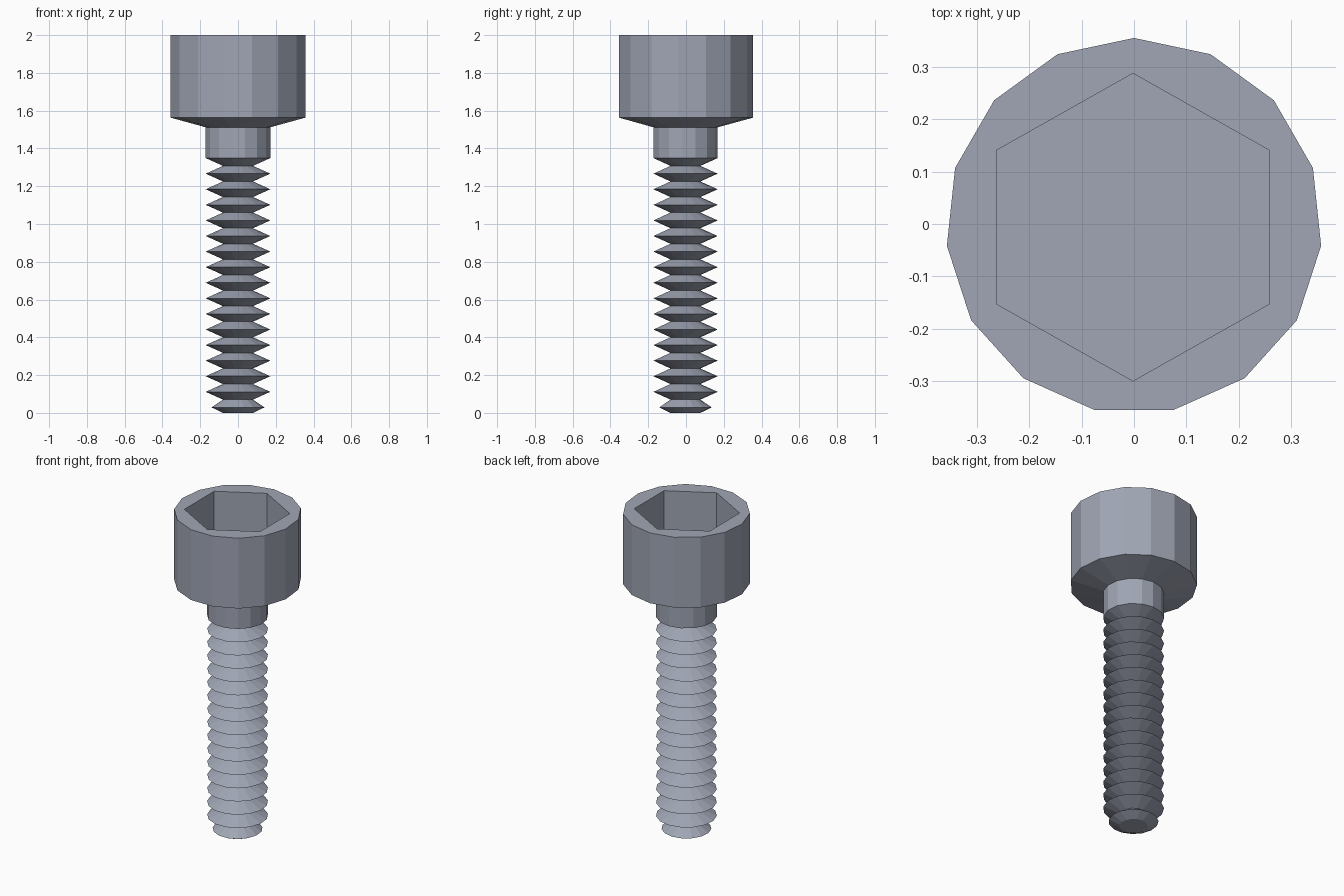
import bpy, bmesh, math

if "Cube" in bpy.data.objects:
    bpy.data.objects.remove(bpy.data.objects["Cube"])

SIDES = 15
CY = -0.004            # polygon centre, so the bounding box is centred on y = 0

steel = bpy.data.materials.new("blue_grey_steel")
steel.diffuse_color = (0.35, 0.38, 0.46, 1)
steel.use_nodes = True
steel.node_tree.nodes["Principled BSDF"].inputs["Base Color"].default_value = steel.diffuse_color


def ring(bm, n, r, z, cx=0.0, cy=CY, sy=1.0):
    """Polygon ring of vertices with one corner towards +y."""
    return [bm.verts.new((cx + r * math.sin(2 * math.pi * i / n),
                          cy + sy * r * math.cos(2 * math.pi * i / n), z))
            for i in range(n)]


def skin(bm, a, b):
    n = len(a)
    for i in range(n):
        j = (i + 1) % n
        bm.faces.new((a[i], a[j], b[j], b[i]))


# Profile (radius, z): tip, stacked thread ridges, plain shank, head
PITCH, FIRST, COUNT = 0.0825, 0.029, 16
profile = [(0.08, 0.0), (0.141, FIRST)]
for k in range(1, COUNT + 1):
    z = FIRST + PITCH * k
    profile += [(0.08, z - PITCH / 2), (0.172, z)]
profile += [(0.172, 1.512), (0.3586, 1.563), (0.3586, 2.0)]

bm = bmesh.new()
rings = [ring(bm, SIDES, r, z) for r, z in profile]
bm.faces.new(rings[0])
for a, b in zip(rings, rings[1:]):
    skin(bm, a, b)

# Hex socket: rim on the head top, walls, floor
hex_top = ring(bm, 6, 0.3, 2.0, -0.002, -0.006, 0.977)
hex_floor = ring(bm, 6, 0.3, 1.7, -0.002, -0.006, 0.977)
skin(bm, hex_top, hex_floor)
bm.faces.new(hex_floor)


def loop_edges(vs):
    return [bm.edges.get((vs[i], vs[(i + 1) % len(vs)])) for i in range(len(vs))]


# Flat annular top between head outline and socket
bmesh.ops.triangle_fill(bm, use_beauty=True,
                        edges=loop_edges(rings[-1]) + loop_edges(hex_top))
bmesh.ops.recalc_face_normals(bm, faces=bm.faces[:])

mesh = bpy.data.meshes.new("socket_head_bolt")
bm.to_mesh(mesh)
bm.free()
mesh.materials.append(steel)
bolt = bpy.data.objects.new("socket_head_bolt", mesh)
bpy.context.collection.objects.link(bolt)
